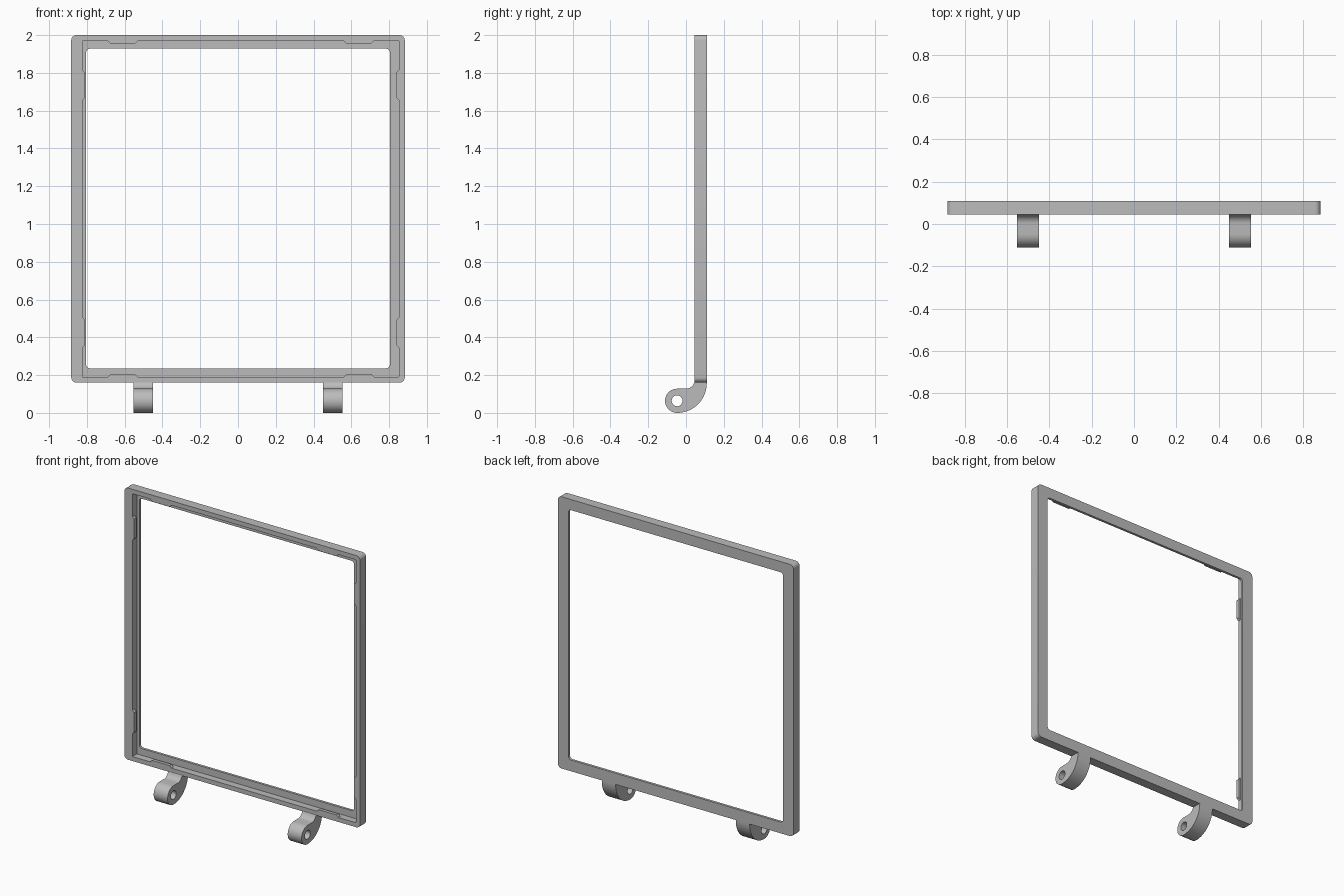
import bpy, bmesh
from math import sin, cos, pi
from mathutils import Vector

if "Cube" in bpy.data.objects:
    bpy.data.objects.remove(bpy.data.objects["Cube"], do_unlink=True)

grey = bpy.data.materials.new("plain grey")
grey.use_nodes = True
colour = (0.50, 0.50, 0.50, 1)
grey.diffuse_color = colour
grey.node_tree.nodes["Principled BSDF"].inputs["Base Color"].default_value = colour

FRONT, SHELF, TAB_BACK, BACK = 0.045, 0.093, 0.067, 0.11
# Edges as left x, right x, bottom z, top z
OUTER = (-0.883, 0.883, 0.16, 2.0)
REBATE = (-0.823, 0.852, 0.19, 1.97)
OPENING = (-0.804, 0.804, 0.236, 1.928)


def finish(bm, name):
    bmesh.ops.recalc_face_normals(bm, faces=bm.faces)
    mesh = bpy.data.meshes.new(name)
    bm.to_mesh(mesh)
    bm.free()
    mesh.materials.append(grey)
    ob = bpy.data.objects.new(name, mesh)
    bpy.context.collection.objects.link(ob)
    bpy.ops.object.select_all(action='DESELECT')
    ob.select_set(True)
    bpy.context.view_layer.objects.active = ob
    bpy.ops.object.shade_smooth_by_angle(angle=pi / 6)
    return ob


def arc(cx, cy, r, start, end, steps):
    angles = [start + (end - start) * i / steps for i in range(steps + 1)]
    return [(cx + r * cos(a), cy + r * sin(a)) for a in angles]


def rounded_rect(edges, r):
    x0, x1, z0, z1 = edges
    corners = [(x1 - r, z1 - r), (x0 + r, z1 - r), (x0 + r, z0 + r), (x1 - r, z0 + r)]
    return [p for i, (x, z) in enumerate(corners)
            for p in arc(x, z, r, i * pi / 2, (i + 1) * pi / 2, 6)]


def extrude(bm, faces, vec):
    new = bmesh.ops.extrude_face_region(bm, geom=faces)["geom"]
    bmesh.ops.translate(bm, vec=vec, verts=[g for g in new if isinstance(g, bmesh.types.BMVert)])


# Frame: a stepped section carried around rounded rectangles
bm = bmesh.new()
section = [(OUTER, 0.028, BACK), (OUTER, 0.028, FRONT), (REBATE, 0.004, FRONT),
           (REBATE, 0.004, SHELF), (OPENING, 0.02, SHELF), (OPENING, 0.02, BACK)]
rings = [[bm.verts.new((x, y, z)) for x, z in rounded_rect(e, r)] for e, r, y in section]
for a, b in zip(rings, rings[1:] + rings[:1]):
    for i in range(len(a)):
        j = (i + 1) % len(a)
        bm.faces.new((a[i], a[j], b[j], b[i]))
finish(bm, "frame")


# Retaining tabs: shallow chamfered blocks on the rebate walls
def tab(name, centre, along, inward):
    bm = bmesh.new()
    half, slope, height = 0.08, 0.014, 0.014
    outline = [(-half, 0), (slope - half, height), (half - slope, height), (half, 0)]
    verts = [bm.verts.new(centre + along * s + inward * t) for s, t in outline]
    extrude(bm, [bm.faces.new(verts)], (0, TAB_BACK - FRONT, 0))
    finish(bm, name)


X, Z = Vector((1, 0, 0)), Vector((0, 0, 1))
for side, x in (("left", 0.64), ("right", -0.61)):
    tab("top_tab_" + side, Vector((x, FRONT, REBATE[3])), X, -Z)
    tab("bottom_tab_" + side, Vector((x, FRONT, REBATE[2])), X, Z)
for level, z in (("upper", 1.735), ("lower", 0.425)):
    tab("right_tab_" + level, Vector((REBATE[0], FRONT, z)), Z, X)
    tab("left_tab_" + level, Vector((REBATE[1], FRONT, z)), Z, -X)

# Hinge arms: curved hook with a pin hole through the eye
EYE_Y, EYE_Z, EYE_R = -0.047, 0.064, 0.064
hook = arc(EYE_Y, EYE_Z, EYE_R, pi / 2, 3 * pi / 2, 24)
hook += arc(EYE_Y, 0.157, 0.157, -pi / 2, 0, 20)[1:]
hook += [(BACK, 0.162), (FRONT, 0.162)]
hook += arc(0.0, 0.173, 0.045, -0.3, -pi / 2, 10)
hole = arc(EYE_Y, EYE_Z, 0.029, 0, 2 * pi, 24)[:-1]
WIDTH = 0.104
for side, x in (("left", 0.502), ("right", -0.502)):
    bm = bmesh.new()
    for loop in (hook, hole):
        verts = [bm.verts.new((x - WIDTH / 2, y, z)) for y, z in loop]
        for i, v in enumerate(verts):
            bm.edges.new((v, verts[i - 1]))
    bmesh.ops.triangle_fill(bm, use_beauty=True, edges=bm.edges[:], normal=(1, 0, 0))
    extrude(bm, bm.faces[:], (WIDTH, 0, 0))
    finish(bm, "hinge_arm_" + side)
